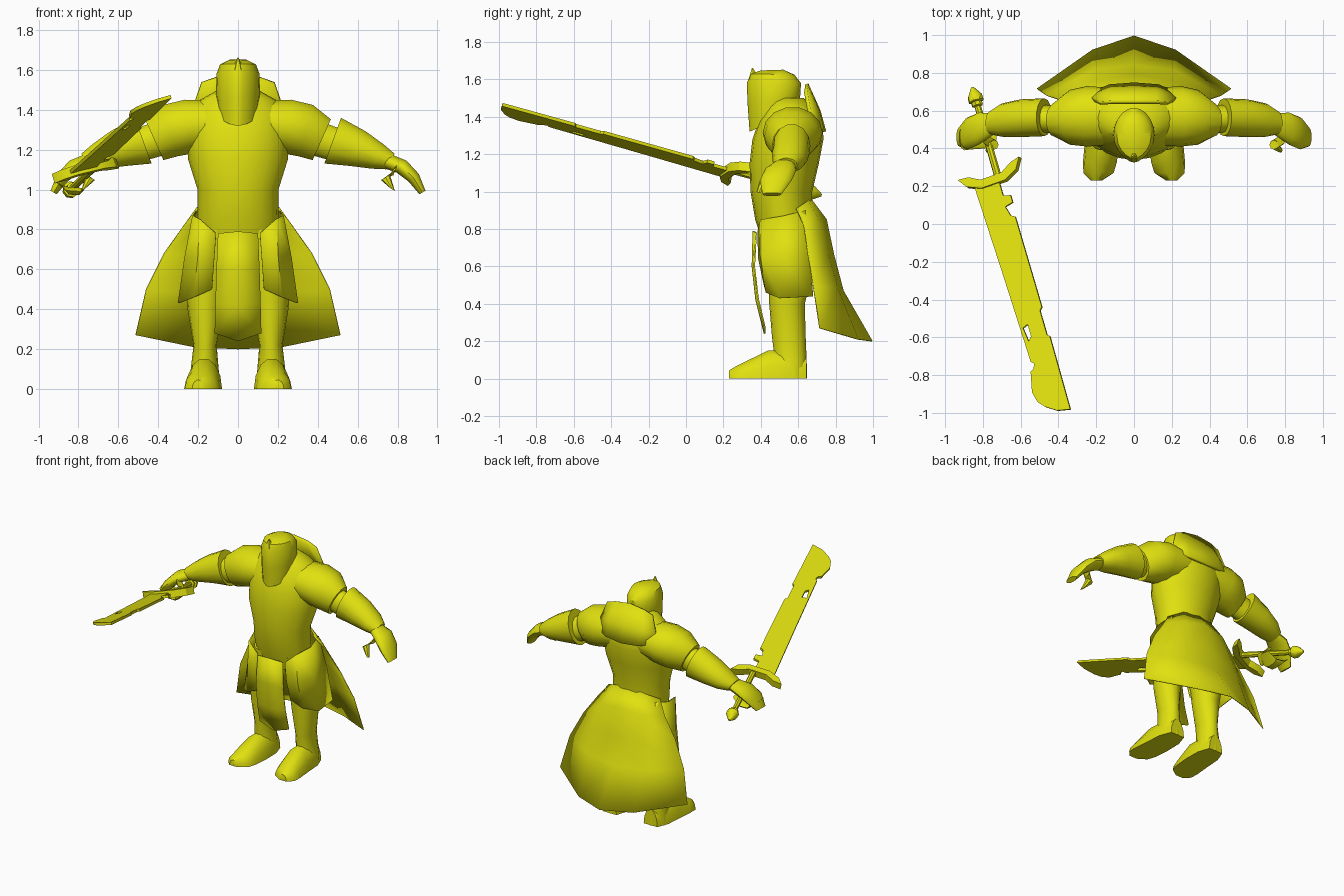
import bpy, bmesh, math
from mathutils import Vector, Matrix

if "Cube" in bpy.data.objects:
    bpy.data.objects.remove(bpy.data.objects["Cube"])

mat = bpy.data.materials.new("yellow")
mat.diffuse_color = (0.75, 0.75, 0.005, 1)
mat.use_nodes = True
mat.node_tree.nodes["Principled BSDF"].inputs["Base Color"].default_value = mat.diffuse_color


def finish(ob, mirror=False, thick=0, angle=40):
    ob.data.materials.append(mat)
    if mirror:
        m = ob.modifiers.new("mirror", 'MIRROR')
        m.use_mirror_merge = True
        m.merge_threshold = 0.002
    if thick:
        s = ob.modifiers.new("solid", 'SOLIDIFY')
        s.thickness = thick
        s.offset = 0
    bpy.ops.object.select_all(action='DESELECT')
    ob.select_set(True)
    bpy.context.view_layer.objects.active = ob
    bpy.ops.object.shade_smooth_by_angle(angle=math.radians(angle))
    return ob


def grid(name, rows, closed=False, **kw):
    """Skin rows of points; closed rows become a capped tube."""
    bm = bmesh.new()
    vs = [[bm.verts.new(p) for p in r] for r in rows]
    n = len(rows[0])
    for a, b in zip(vs, vs[1:]):
        for i in range(n if closed else n - 1):
            j = (i + 1) % n
            bm.faces.new((a[i], a[j], b[j], b[i]))
    if closed:
        bm.faces.new(vs[0])
        bm.faces.new(vs[-1])
    bmesh.ops.recalc_face_normals(bm, faces=bm.faces)
    me = bpy.data.meshes.new(name)
    bm.to_mesh(me)
    bm.free()
    ob = bpy.data.objects.new(name, me)
    bpy.context.collection.objects.link(ob)
    return finish(ob, **kw)


def ring(c, u, v, n=14, floor=None):
    pts = []
    for i in range(n):
        a = math.tau * i / n
        p = Vector(c) + Vector(u) * math.cos(a) + Vector(v) * math.sin(a)
        if floor is not None:
            p.z = max(p.z, floor)
        pts.append(p)
    return pts


def limb(name, stations, mirror=True, n=14):
    """Sideways tube: x, y, z, depth radius, height radius, tilt in degrees."""
    rows = []
    for x, y, z, a, b, t in stations:
        t = math.radians(t)
        rows.append(ring((x, y, z), (0, a, 0), (b * math.sin(t), 0, b * math.cos(t)), n))
    return grid(name, rows, True, mirror=mirror)


def column(name, stations, mirror=False, n=16):
    """Upright tube: z, x, y, x radius, y radius."""
    return grid(name, [ring((x, y, z), (a, 0, 0), (0, b, 0), n)
                       for z, x, y, a, b in stations], True, mirror=mirror)


# body
column("torso", [(.70, 0, .54, .18, .12), (.85, 0, .52, .205, .15), (1.0, 0, .51, .203, .165),
                 (1.15, 0, .525, .25, .185), (1.28, 0, .545, .26, .19),
                 (1.38, 0, .56, .25, .17), (1.45, 0, .56, .19, .13), (1.5, 0, .54, .1, .09)], n=20)
column("legs", [(.8, .11, .53, .10, .12), (.5, .16, .55, .10, .11), (.4, .165, .54, .088, .095),
                (.22, .165, .55, .058, .09), (.1, .167, .56, .07, .085), (0, .167, .56, .08, .088)], True)
grid("feet", [ring((x, y, 0), (a, 0, 0), (0, 0, h), 14, 0) for y, x, a, h in
              [(.645, .165, .055, .12), (.56, .167, .085, .15), (.44, .17, .09, .155),
               (.33, .18, .09, .1), (.27, .188, .08, .07), (.23, .2, .03, .045)]],
     True, mirror=True)

# arms
limb("sleeves", [(.10, .57, 1.33, .15, .12, 0), (.25, .57, 1.315, .16, .14, 8),
                 (.34, .565, 1.295, .145, .137, 16), (.42, .55, 1.25, .088, .115, 24)])
limb("elbows", [(.38, .55, 1.26, .07, .09, 24), (.52, .56, 1.215, .075, .085, 22)])
limb("gauntlets", [(.475, .565, 1.245, .10, .125, 20), (.60, .56, 1.205, .10, .098, 25),
                   (.70, .55, 1.165, .088, .07, 28), (.765, .535, 1.14, .06, .045, 28)])
limb("hands", [(.74, .53, 1.145, .055, .04, 28), (.82, .505, 1.115, .085, .04, 40),
               (.88, .48, 1.06, .085, .033, 55), (.925, .46, .985, .05, .018, 60)])
limb("thumbs", [(.79, .45, 1.10, .03, .03, 20), (.74, .42, 1.06, .026, .026, 60),
                (.775, .39, 1.0, .013, .013, 120)], n=8)
limb("gripping_fingers", [(-.90, .46, 1.03, .07, .03, -60), (-.86, .46, .995, .065, .025, -30),
                          (-.79, .46, .99, .06, .02, 20), (-.74, .46, 1.03, .05, .015, 50)],
     mirror=False, n=10)

# helmet with a pointed face
rows = []
for zb, zf, yb, yf, r in [(1.43, 1.32, .57, .34, .095), (1.50, 1.46, .61, .33, .11),
                          (1.58, 1.58, .615, .325, .108), (1.625, 1.63, .58, .345, .09),
                          (1.652, 1.648, .52, .40, .045)]:
    row = []
    for i in range(20):
        s, c = math.sin(math.tau * i / 20), math.cos(math.tau * i / 20)
        w = abs(s) ** (1.3 if c > 0 else 1)
        f = (1 + c) / 2
        row.append((math.copysign(r * w, s), yb + (yf - yb) * f, zb + (zf - zb) * f))
    rows.append(row)
grid("helmet", rows, True)
column("helmet_point", [(1.60, 0, .365, .03, .035), (1.662, 0, .355, .003, .003)], n=6)

# raised collar on the upper back
grid("collar", [[(0, .645, 1.575), (.11, .645, 1.56), (.18, .64, 1.535)],
                [(0, .71, 1.43), (.12, .705, 1.43), (.22, .66, 1.42)],
                [(0, .74, 1.32), (.13, .73, 1.33), (.22, .69, 1.35)]],
     mirror=True, thick=.02)

# cloth panels
grid("cape", [[(0, .66, .97), (.12, .65, .95), (.205, .59, .91)],
              [(0, .75, .85), (.16, .72, .83), (.27, .63, .82)],
              [(0, .79, .66), (.19, .76, .66), (.37, .65, .68)],
              [(0, .84, .47), (.22, .81, .48), (.46, .68, .50)],
              [(0, .995, .20), (.22, .92, .21), (.513, .715, .27)]],
     mirror=True, thick=.006)
grid("front_cloth", [[(0, .36, .79), (.10, .375, .78)], [(0, .355, .6), (.108, .365, .6)],
                     [(0, .375, .42), (.113, .385, .43)], [(0, .42, .24), (.117, .42, .28)]],
     mirror=True, thick=.008)
grid("hip_guards", [[(.11, .385, .78), (.19, .40, .85), (.225, .52, .87), (.20, .64, .90)],
                    [(.12, .39, .64), (.20, .40, .66), (.265, .50, .66), (.255, .66, .67)],
                    [(.13, .42, .50), (.22, .43, .46), (.298, .50, .43), (.285, .68, .44)]],
     mirror=True, thick=.008)

# sword frame: local x across the blade, local y along it
D = Vector((.267, -.929, .259)).normalized()
W = Vector((.92, .32, .22))
W = (W - D * W.dot(D)).normalized()
N = W.cross(D)
frame = Matrix((W, D, N)).transposed().to_4x4()
frame.translation = (-.72, .25, 1.113)


def plate(name, outlines, half):
    cu = bpy.data.curves.new(name, 'CURVE')
    cu.dimensions = '2D'
    cu.fill_mode = 'BOTH'
    cu.extrude = half
    for pts in outlines:
        sp = cu.splines.new('POLY')
        sp.points.add(len(pts) - 1)
        for p, (x, y) in zip(sp.points, pts):
            p.co = (x, y, 0, 1)
        sp.use_cyclic_u = True
    tmp = bpy.data.objects.new(name + "_outline", cu)
    bpy.context.collection.objects.link(tmp)
    bpy.context.view_layer.update()
    me = bpy.data.meshes.new_from_object(tmp.evaluated_get(bpy.context.evaluated_depsgraph_get()))
    bpy.data.objects.remove(tmp)
    ob = bpy.data.objects.new(name, me)
    bpy.context.collection.objects.link(ob)
    me.materials.clear()
    ob.matrix_world = frame
    return finish(ob, angle=30)


# chipped blade with a slot
plate("blade", [[(-.137, 0), (-.12, .5), (-.105, 1.02), (-.09, 1.035), (-.10, 1.06), (-.12, 1.07),
                 (-.144, 1.18), (-.13, 1.24), (-.10, 1.277), (-.04, 1.32), (.03, 1.337),
                 (.033, .92), (.02, .91), (.02, .77), (.035, .755), (.032, .24), (.01, .225),
                 (-.005, .17), (.04, .16), (.04, .12), (.0, .11), (.0, 0)],
                [(-.095, .83), (-.065, .82), (-.065, .89), (-.085, .91)]], .009)
plate("cross_guard", [[(-.21, -.05), (-.175, 0), (-.1, .035), (.04, .035), (.11, 0), (.145, -.06),
                       (.09, -.045), (.03, -.01), (-.09, -.01), (-.15, -.045)]], .025)
grip = grid("grip_and_pommel", [ring((0, y, 0), (r, 0, 0), (0, 0, r), 8) for y, r in
                                [(0, .02), (-.40, .018), (-.405, .03), (-.425, .03), (-.43, .042),
                                 (-.46, .04), (-.51, .008)]], True)
grip.matrix_world = frame
